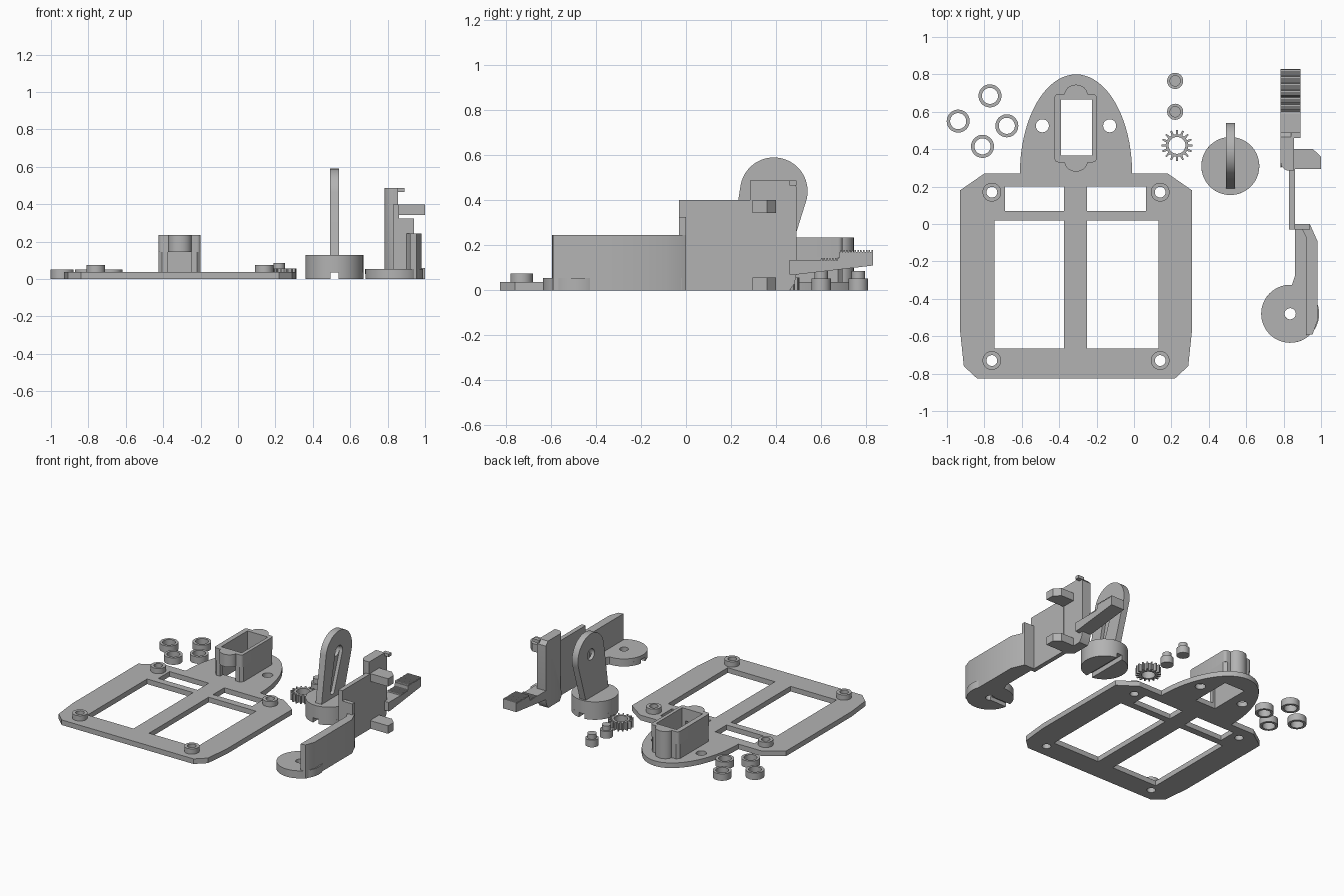
import bpy, bmesh
from math import sin, cos, pi, radians
from mathutils import Matrix

if "Cube" in bpy.data.objects:
    bpy.data.objects.remove(bpy.data.objects["Cube"])

grey = bpy.data.materials.new("plain grey")
grey.use_nodes = True
COLOUR = (0.45, 0.45, 0.45, 1)
grey.diffuse_color = COLOUR
grey.node_tree.nodes["Principled BSDF"].inputs["Base Color"].default_value = COLOUR

# Maps a (y, z) profile extruded along x into world space
ALONG_X = Matrix(((0, 0, 1, 0), (1, 0, 0, 0), (0, 1, 0, 0), (0, 0, 0, 1)))


def arc(cx, cy, rx, ry=None, a0=0, a1=360, n=40):
    ry = ry or rx
    steps = n if a1 - a0 == 360 else n + 1
    angles = [radians(a0 + (a1 - a0) * i / n) for i in range(steps)]
    return [(cx + rx * cos(a), cy + ry * sin(a)) for a in angles]


def rect(x0, x1, y0, y1):
    return [(x0, y0), (x1, y0), (x1, y1), (x0, y1)]


def rounded(x0, x1, y0, y1, r):
    pts = []
    for cx, cy, a in ((x1 - r, y1 - r, 0), (x0 + r, y1 - r, 90),
                      (x0 + r, y0 + r, 180), (x1 - r, y0 + r, 270)):
        pts += arc(cx, cy, r, a0=a, a1=a + 90, n=4)
    return pts


def sheet(name, loops, lo, hi, along_x=False):
    """Extrude a flat outline with holes between two heights."""
    curve = bpy.data.curves.new(name, "CURVE")
    curve.dimensions = "2D"
    curve.fill_mode = "BOTH"
    curve.extrude = (hi - lo) / 2
    for loop in loops:
        spline = curve.splines.new("POLY")
        spline.points.add(len(loop) - 1)
        for point, (u, v) in zip(spline.points, loop):
            point.co = (u, v, 0, 1)
        spline.use_cyclic_u = True
    temp = bpy.data.objects.new(name + " outline", curve)
    bpy.context.collection.objects.link(temp)
    graph = bpy.context.evaluated_depsgraph_get()
    mesh = bpy.data.meshes.new_from_object(temp.evaluated_get(graph))
    bpy.data.objects.remove(temp)
    mesh.transform(Matrix.Translation((0, 0, (lo + hi) / 2)))
    if along_x:
        mesh.transform(ALONG_X)
    bm = bmesh.new()
    bm.from_mesh(mesh)
    bmesh.ops.remove_doubles(bm, verts=bm.verts, dist=0.0002)
    bmesh.ops.recalc_face_normals(bm, faces=bm.faces)
    bm.to_mesh(mesh)
    bm.free()
    mesh.materials.clear()
    mesh.materials.append(grey)
    mesh.name = name
    obj = bpy.data.objects.new(name, mesh)
    bpy.context.collection.objects.link(obj)
    bpy.ops.object.select_all(action="DESELECT")
    obj.select_set(True)
    bpy.context.view_layer.objects.active = obj
    bpy.ops.object.shade_smooth_by_angle(angle=radians(30))
    return obj


# Base plate with windows and holes
MID = -0.31
PLATE = 0.037
bosses = [(MID + side * 0.45, y) for side in (-1, 1) for y in (0.17, -0.73)]
half = [(0.49, 0.27), (0.62, 0.18), (0.62, -0.57), (0.60, -0.76), (0.53, -0.825)]
outline = arc(MID, 0.27, 0.30, 0.53, 180, 0, 40)
outline += [(MID + x, y) for x, y in half] + [(MID - x, y) for x, y in reversed(half)]
pocket = rect(-0.39, -0.225, 0.365, 0.665)
holes = [pocket,
         rect(-0.69, -0.375, 0.07, 0.20), rect(-0.25, 0.065, 0.07, 0.20),
         rect(-0.745, -0.375, -0.665, 0.02), rect(-0.25, 0.13, -0.665, 0.02)]
holes += [arc(MID + s * 0.18, 0.525, 0.035, n=24) for s in (-1, 1)]
holes += [arc(x, y, 0.029, n=24) for x, y in bosses]
sheet("base_plate", [outline] + holes, 0, PLATE)
for x, y in bosses:
    sheet("plate_boss", [arc(x, y, 0.05), arc(x, y, 0.029, n=24)], PLATE, 0.075)

# Motor box: open front slot below, closed ring above, rounded screw columns
slot_z, box_top = 0.145, 0.235
c_wall = [(-0.375, 0.33), (-0.405, 0.33), (-0.425, 0.35), (-0.425, 0.675),
          (-0.405, 0.695), (-0.22, 0.695), (-0.2, 0.675), (-0.2, 0.35),
          (-0.22, 0.33), (-0.25, 0.33), (-0.25, 0.365), (-0.225, 0.365),
          (-0.225, 0.665), (-0.39, 0.665), (-0.39, 0.365), (-0.375, 0.365)]
sheet("box_lower_wall", [c_wall], PLATE, slot_z)
sheet("box_upper_wall", [rounded(-0.425, -0.2, 0.33, 0.695, 0.02), pocket], slot_z, box_top)
sheet("box_rear_column", [arc(MID, 0.69, 0.062, 0.055, 0, 180, 16)], PLATE, box_top)
sheet("box_front_tab", [arc(MID, 0.335, 0.062, 0.055, 180, 360, 16)], slot_z, box_top)

# Loose spacer rings
for x, y in ((-0.94, 0.55), (-0.77, 0.685), (-0.68, 0.525), (-0.81, 0.415)):
    sheet("spacer_ring", [arc(x, y, 0.0615), arc(x, y, 0.043)], 0, 0.05)

# Stepped pins
for y in (0.765, 0.60):
    sheet("pin_foot", [arc(0.22, y, 0.043)], 0, 0.052)
    sheet("pin_top", [arc(0.22, y, 0.03)], 0.052, 0.086)

# Small gear
TEETH = 16
gear = []
for i in range(TEETH):
    for shift, r in ((-0.28, 0.06), (-0.13, 0.084), (0.13, 0.084), (0.28, 0.06)):
        a = 2 * pi * (i + shift) / TEETH
        gear.append((0.23 + r * cos(a), 0.42 + r * sin(a)))
sheet("gear", [gear, arc(0.23, 0.42, 0.045, n=32)], 0, 0.056)

# Wheel with a slot across its underside
WX, WY, WR = 0.515, 0.31, 0.155
for side in (0, 180):
    sheet("wheel_lower_half", [arc(WX, WY, WR, a0=side - 82, a1=side + 82)], 0, 0.035)
sheet("wheel_disc", [arc(WX, WY, WR, n=64)], 0.035, 0.13)

# Upright fin: round head, through hole on one face, lever recess on the other
fin = [(0.19, 0.13), (0.45, 0.13)] + arc(0.39, 0.44, 0.15, a0=-17, a1=171)
recess = arc(0.39, 0.44, 0.042, a0=-16, a1=164, n=16) + \
    arc(0.315, 0.18, 0.024, a0=164, a1=344, n=12)
sheet("fin_hole_side", [fin, arc(0.39, 0.44, 0.04, n=32)], 0.491, 0.515, True)
sheet("fin_recess_side", [fin, recess], 0.515, 0.539, True)

# Arm foot: disc with a centre hole and a slot underneath toward the outside
FX, FY, FR = 0.835, -0.48, 0.155
keyed = arc(FX, FY, FR, a0=-172, a1=172, n=60) + \
    arc(FX, FY, 0.03, a0=138, a1=-138, n=20)
sheet("foot_lower", [keyed], 0, 0.028)
sheet("foot_upper", [arc(FX, FY, FR, n=64), arc(FX, FY, 0.03, n=24)], 0.028, 0.055)
sheet("foot_strip", [[(0.86, -0.02), (0.86, -0.28), (0.845, -0.325), (0.81, -0.36),
                      (0.98, -0.36), (0.95, -0.02)]], 0, 0.055)

# Arm walls
sheet("low_wall", [[(0.92, -0.595), (0.955, -0.59), (0.98, -0.52), (0.98, -0.09),
                    (0.94, 0), (0.86, 0), (0.86, -0.03), (0.90, -0.03),
                    (0.92, -0.07)]], 0, 0.245)
sheet("step_block", [rect(0.86, 0.94, -0.03, 0)], 0, 0.325)
sheet("tall_wall", [rect(0.828, 0.86, -0.03, 0.30)], 0, 0.40)

# Post with one rounded upright edge, and its top lip
post = sheet("post", [[(0.285, 0), (0.46, 0), (0.482, 0.03), (0.49, 0.07), (0.49, 0.46),
                       (0.465, 0.487), (0.285, 0.487)]], 0.784, 0.855, True)
bm = bmesh.new()
bm.from_mesh(post.data)
corner = [e for e in bm.edges
          if all(v.co.x < 0.79 and v.co.y < 0.29 for v in e.verts)]
bmesh.ops.bevel(bm, geom=corner, offset=0.045, segments=5, profile=0.5, affect="EDGES")
bm.to_mesh(post.data)
bm.free()
sheet("post_lip", [rect(0.84, 0.89, 0.46, 0.49)], 0.465, 0.487)

# Clamp jaws
jaw = [(0.84, 0.295), (1.0, 0.295), (1.0, 0.36), (0.957, 0.40), (0.84, 0.40)]
for low, high in ((0, 0.058), (0.343, 0.40)):
    sheet("clamp_jaw", [jaw], low, high)

# Grip bar with two levels of fine teeth
bar = [(0.46, 0.07), (0.49, 0.07), (0.83, 0.11)]
STEP = 0.0125
y = 0.83
while y > 0.60:
    top = 0.18 if y > 0.69 else 0.143
    bar += [(y, top), (y - STEP * 0.5, top), (y - STEP * 0.55, top - 0.01),
            (y - STEP * 0.95, top - 0.01)]
    y -= STEP
bar += [(0.59, 0.135), (0.46, 0.135)]
sheet("grip_bar", [bar], 0.784, 0.89, True)
